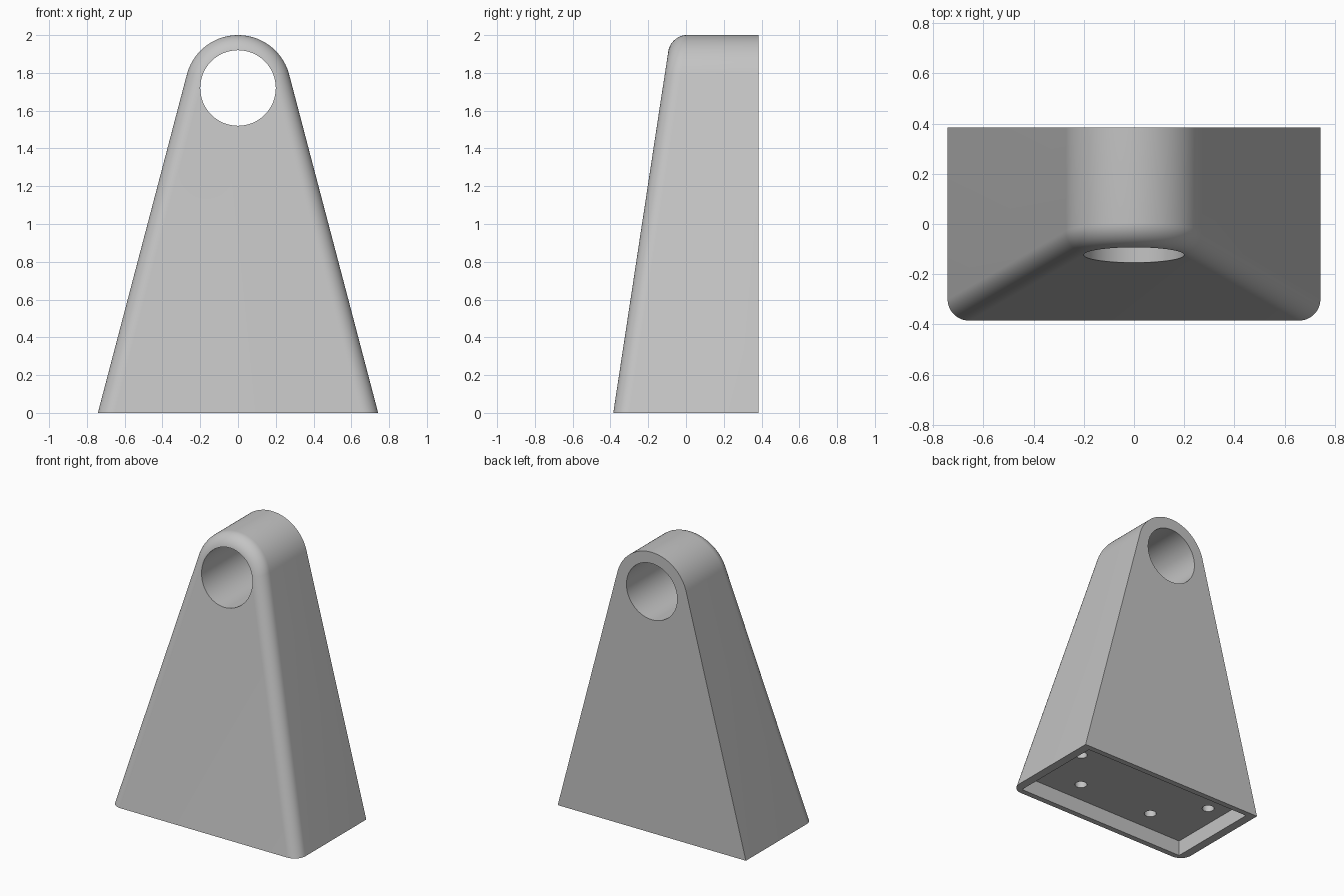
import bpy, bmesh, math

old = bpy.data.objects.get("Cube")
if old:
    bpy.data.objects.remove(old, do_unlink=True)

HALF, BACK, FRONT = 0.742, 0.385, -0.385   # base half width, back and front at the floor
AXIS, TOP_R, HOLE_R = 1.72, 0.28, 0.2      # bore axis height, arch and bore radius
SLOPE, FILLET = 0.152, 0.085               # lean of the front face, front edge rounding

grey = bpy.data.materials.new("plain grey")
grey.use_nodes = True
color = (0.55, 0.55, 0.55, 1)
grey.diffuse_color = color
grey.node_tree.nodes["Principled BSDF"].inputs["Base Color"].default_value = color


def new_object(name, bm):
    bmesh.ops.recalc_face_normals(bm, faces=bm.faces)
    mesh = bpy.data.meshes.new(name)
    bm.to_mesh(mesh)
    bm.free()
    mesh.materials.append(grey)
    obj = bpy.data.objects.new(name, mesh)
    bpy.context.collection.objects.link(obj)
    return obj


# Direction of the side wall's outward normal, from the tangent to the arch
tilt = math.atan2(AXIS, HALF)
normal = math.acos(TOP_R / math.hypot(HALF, AXIS)) - tilt


def outline(inset, arc=64):
    """Arch on two straight flanks, moved inward by a distance, as (x, z)."""
    r = TOP_R - inset
    foot = HALF - inset / math.cos(normal)
    pts = [(foot, 0)]
    for i in range(arc + 1):
        a = normal + (math.pi - 2 * normal) * i / arc
        pts.append((r * math.cos(a), AXIS + r * math.sin(a)))
    return pts + [(-foot, 0)]


# Body: outlines lofted from the flat back round the front edge
bm = bmesh.new()
rings = [[bm.verts.new((x, BACK, z)) for x, z in outline(0)]]
STEPS = 12
for k in range(STEPS + 1):
    t = math.pi / 2 * k / STEPS
    rings.append([bm.verts.new((x, FRONT + SLOPE * z + FILLET * (1 - math.sin(t)), z))
                  for x, z in outline(FILLET * (1 - math.cos(t)))])
for a, b in zip(rings, rings[1:]):
    for i in range(len(a) - 1):
        bm.faces.new((a[i], a[i + 1], b[i + 1], b[i]))
bm.faces.new(rings[0])
bm.faces.new(rings[-1])
bm.faces.new([r[0] for r in rings] + [r[-1] for r in reversed(rings)])
body = new_object("bracket_body", bm)


def cut(bm, name):
    """Subtract a helper solid from the body."""
    cutter = new_object(name, bm)
    cutter.hide_render = True
    mod = body.modifiers.new(name, 'BOOLEAN')
    mod.operation, mod.solver, mod.object = 'DIFFERENCE', 'EXACT', cutter
    bpy.context.view_layer.objects.active = body
    bpy.ops.object.modifier_apply(modifier=name)
    bpy.data.objects.remove(cutter, do_unlink=True)


def cylinder(radius, depth, sides, place, along_y=False):
    bm = bmesh.new()
    bmesh.ops.create_cone(bm, cap_ends=True, segments=sides, radius1=radius,
                          radius2=radius, depth=depth)
    if along_y:
        for v in bm.verts:
            v.co.y, v.co.z = v.co.z, v.co.y
    bmesh.ops.translate(bm, verts=bm.verts, vec=place)
    return bm


# Bore through the top
cut(cylinder(HOLE_R, 2, 96, (0, 0, AXIS), True), "bore")

# Shallow pocket in the underside
bm = bmesh.new()
bmesh.ops.create_cube(bm, size=1)
bmesh.ops.scale(bm, verts=bm.verts, vec=(1.36, 0.69, 0.22))
cut(bm, "base_pocket")

# Blind screw holes in the pocket floor
for side in (-1, 1):
    for x, y in ((0.55, 0.11), (0.3, -0.19)):
        cut(cylinder(0.04, 0.4, 32, (side * x, y, 0.2)), "screw_hole")

bpy.ops.object.select_all(action='DESELECT')
body.select_set(True)
bpy.context.view_layer.objects.active = body
bpy.ops.object.shade_smooth_by_angle(angle=math.radians(30))
